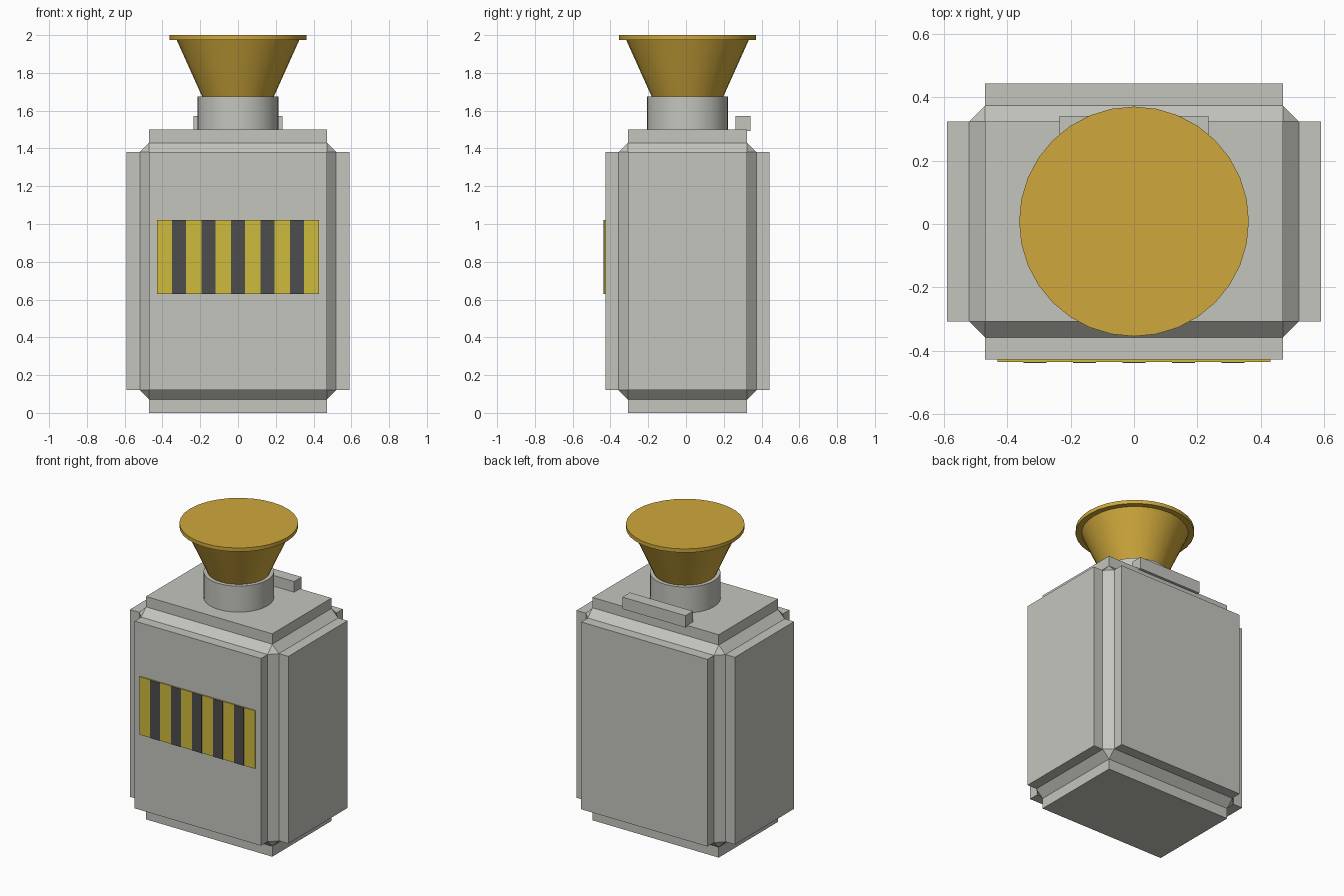
import bpy
import bmesh
import math
from mathutils import Matrix, Vector

default = bpy.data.objects.get("Cube")
if default:
    bpy.data.objects.remove(default, do_unlink=True)

CY = 0.008                      # depth centre of the body
MID = Vector((0, CY, 0.75))     # body centre


def material(name, rgb):
    m = bpy.data.materials.new(name)
    m.use_nodes = True
    color = (*rgb, 1)
    m.diffuse_color = color
    m.node_tree.nodes["Principled BSDF"].inputs["Base Color"].default_value = color
    return m


grey = material("light_grey", (0.56, 0.56, 0.52))
brass = material("brass", (0.62, 0.39, 0.045))
yellow = material("warning_yellow", (0.62, 0.50, 0.048))
black = material("stripe_black", (0.075, 0.075, 0.078))


def finish(name, bm, mat):
    mesh = bpy.data.meshes.new(name)
    bm.to_mesh(mesh)
    bm.free()
    mesh.materials.append(mat)
    obj = bpy.data.objects.new(name, mesh)
    bpy.context.collection.objects.link(obj)
    return obj


def box(name, center, size, mat, chamfer=0):
    bm = bmesh.new()
    bmesh.ops.create_cube(bm, size=1)
    bmesh.ops.scale(bm, vec=size, verts=bm.verts)
    bmesh.ops.translate(bm, vec=center, verts=bm.verts)
    if chamfer:
        bmesh.ops.bevel(bm, geom=bm.edges[:], offset=chamfer, segments=1,
                        affect='EDGES')
    return finish(name, bm, mat)


def round_part(name, r_low, r_high, z_low, z_high, mat):
    bm = bmesh.new()
    bmesh.ops.create_cone(
        bm, cap_ends=True, segments=32, radius1=r_low, radius2=r_high,
        depth=z_high - z_low,
        matrix=Matrix.Translation((0, CY, (z_low + z_high) / 2)))
    obj = finish(name, bm, mat)
    bpy.ops.object.select_all(action='DESELECT')
    bpy.context.view_layer.objects.active = obj
    obj.select_set(True)
    bpy.ops.object.shade_smooth_by_angle(angle=math.radians(30))
    return obj


# Chamfered core with one raised panel on each face
core = Vector((1.04, 0.73, 1.36))
chamfer, raised = 0.05, 0.07
box("body_core", MID, core, grey, chamfer)
panel_names = (("right_panel", "left_panel"), ("front_panel", "back_panel"),
               ("bottom_panel", "top_panel"))
for axis, names in enumerate(panel_names):
    for side, name in zip((-1, 1), names):
        size = core - Vector((2 * chamfer,) * 3)
        size[axis] = raised
        center = MID.copy()
        center[axis] += side * (core[axis] + raised) / 2
        box(name, center, size, grey)

# Warning plate with dark stripes on the front panel
front = CY - core.y / 2 - raised
box("warning_plate", (0, front - 0.004, 0.825), (0.86, 0.008, 0.39), yellow)
for i in range(5):
    box(f"dark_stripe_{i + 1}", ((i - 2) * 0.156, front - 0.0095, 0.825),
        (0.073, 0.003, 0.39), black)

# Neck, flared horn and rim on the top
round_part("neck", 0.215, 0.215, 1.49, 1.675, grey)
round_part("horn", 0.19, 0.325, 1.675, 1.975, brass)
round_part("horn_rim", 0.362, 0.362, 1.975, 2.0, brass)

# Bar behind the neck
box("rear_bar", (0, 0.301, 1.532), (0.47, 0.08, 0.08), grey)
